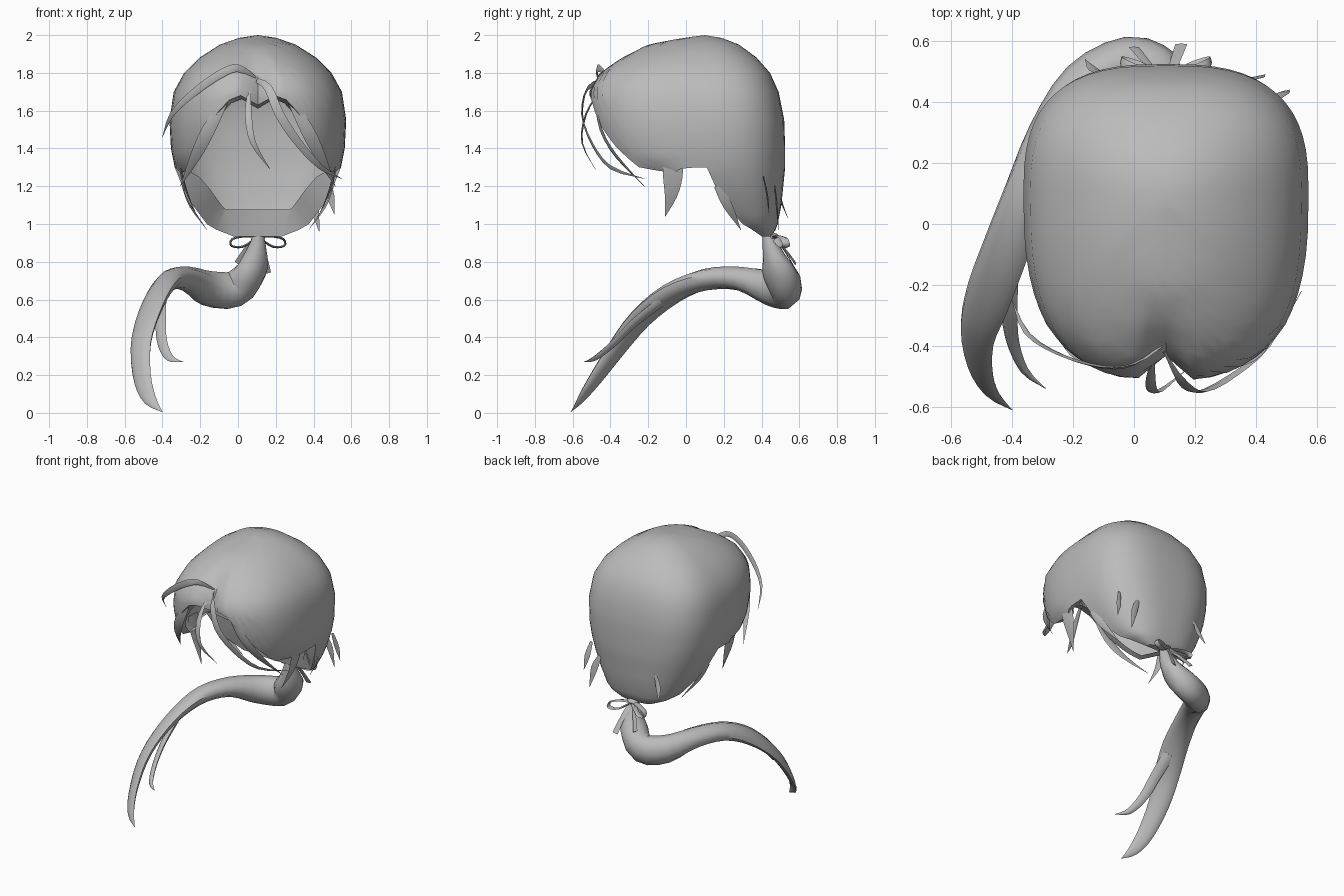
import bpy, bmesh, math
from mathutils import Vector

if "Cube" in bpy.data.objects:
    bpy.data.objects.remove(bpy.data.objects["Cube"])

mat = bpy.data.materials.new("hair grey")
mat.diffuse_color = (0.5, 0.5, 0.5, 1)
mat.use_nodes = True
mat.node_tree.nodes["Principled BSDF"].inputs["Base Color"].default_value = mat.diffuse_color


def finish(name, bm, angle=50):
    bmesh.ops.remove_doubles(bm, verts=bm.verts, dist=0.0005)
    bmesh.ops.recalc_face_normals(bm, faces=bm.faces)
    me = bpy.data.meshes.new(name)
    bm.to_mesh(me)
    bm.free()
    me.materials.append(mat)
    ob = bpy.data.objects.new(name, me)
    bpy.context.collection.objects.link(ob)
    bpy.ops.object.select_all(action='DESELECT')
    ob.select_set(True)
    bpy.context.view_layer.objects.active = ob
    bpy.ops.object.shade_smooth_by_angle(angle=math.radians(angle))
    return ob


def lerp(table, x):
    # piecewise linear lookup on rising keys
    if x <= table[0][0]:
        return table[0][1:]
    for a, b in zip(table, table[1:]):
        if x <= b[0]:
            k = (x - a[0]) / (b[0] - a[0])
            return [p + (q - p) * k for p, q in zip(a[1:], b[1:])]
    return table[-1][1:]


def smooth_path(pts, n=3):
    # Catmull-Rom through points of any dimension
    out = []
    for i in range(len(pts) - 1):
        a, b, c, d = pts[max(i - 1, 0)], pts[i], pts[i + 1], pts[min(i + 2, len(pts) - 1)]
        for s in range(n):
            t = s / n
            out.append([0.5 * (2 * q + (r - p) * t + (2 * p - 5 * q + 4 * r - u) * t * t
                               + (3 * q - p - 3 * r + u) * t ** 3)
                        for p, q, r, u in zip(a, b, c, d)])
    return out + [list(pts[-1])]


def lock(name, pts, hint=(0, 0, 1), sides=8, n=3, end_hint=None):
    # tapered elliptical tube: each point is x, y, z, half width, half thickness
    path = smooth_path(pts, n)
    bm = bmesh.new()
    rings = []
    for i, p in enumerate(path):
        c = Vector(p[:3])
        t = (Vector(path[min(i + 1, len(path) - 1)][:3]) - Vector(path[max(i - 1, 0)][:3])).normalized()
        k = min(max((i / (len(path) - 1) - 0.35) / 0.25, 0), 1)
        u = t.cross(Vector(hint).lerp(Vector(end_hint or hint), k)).normalized()
        v = t.cross(u)
        w, h = max(p[3], 0.001), max(p[4], 0.001)
        rings.append([bm.verts.new(c + u * w * math.cos(k * math.tau / sides)
                                   + v * h * math.sin(k * math.tau / sides)) for k in range(sides)])
    for a, b in zip(rings, rings[1:]):
        for k in range(sides):
            bm.faces.new((a[k], a[(k + 1) % sides], b[(k + 1) % sides], b[k]))
    bm.faces.new(rings[0])
    bm.faces.new(rings[-1])
    return finish(name, bm)


def strand(name, pts, w=0.02, t=0.005, hint=(0, -1, 0), taper=(0.5, 1, 1, 0.7, 0.0)):
    # thin flat wisp, tapering to its tip
    last = len(pts) - 1
    keys = [(i / (len(taper) - 1), v) for i, v in enumerate(taper)]
    full = [(*p, w * lerp(keys, i / last)[0], t * lerp(keys, i / last)[0]) for i, p in enumerate(pts)]
    return lock(name, full, hint, sides=4)


# Cap: height, half width, front y, middle y, back y, roundness
CX = 0.105
prof = [(0.935, 0.13, 0.38, 0.40, 0.45, .76), (0.97, 0.22, 0.3, 0.35, 0.475, .76),
        (1.0, 0.27, 0.3, 0.30, 0.485, .76), (1.1, 0.345, 0.1, 0.21, 0.505, .76),
        (1.2, 0.40, 0.1, 0.155, 0.515, .75), (1.3, 0.44, -0.40, 0.11, 0.525, .74),
        (1.4, 0.46, -0.46, 0.1, 0.525, .72), (1.55, 0.468, -0.505, 0.1, 0.52, .72),
        (1.7, 0.445, -0.515, 0.1, 0.49, .73), (1.8, 0.39, -0.46, 0.1, 0.445, .76),
        (1.88, 0.31, -0.345, 0.1, 0.375, .8), (1.95, 0.2, -0.2, 0.1, 0.28, .88),
        (1.985, 0.1, -0.02, 0.1, 0.19, 1), (2.0, 0.0, 0.1, 0.1, 0.1, 1)]
# lower edge of the front half, by sideways fraction
edge = [(0, 1.63), (0.15, 1.69), (0.38, 1.65), (0.5, 1.56), (0.7, 1.42), (0.85, 1.29), (0.95, 1.27), (1, 1.3)]
upper = [2.0, 1.985, 1.95, 1.915, 1.88, 1.84, 1.8, 1.75, 1.7, 1.62, 1.55, 1.47, 1.4, 1.35, 1.3]
lower = [1.25, 1.2, 1.15, 1.1, 1.05, 1.0, 0.97, 0.935]
COLS, P = 56, 0.72


def cap_point(j, zr):
    a = math.tau * j / COLS
    c, s = math.cos(a), math.sin(a)
    z = zr
    if s < -1e-6:
        z = 2 - (2 - zr) * (2 - lerp(edge, abs(c) ** P)[0]) / 0.7
    w, f, m, b, pw = lerp(prof, z)
    fx = math.copysign(abs(c) ** pw, c) if abs(c) > 1e-6 else 0
    fy = abs(s) ** pw if abs(s) > 1e-6 else 0
    x, y = CX + w * fx, m + ((b - m) if s > 0 else (f - m)) * fy
    if s < 0 and z < 1.92:   # parting groove
        y += 0.09 * math.exp(-((x - 0.09) / 0.045) ** 2) * min(1, (1.92 - z) / 0.12)
    return Vector((x, y, z))


bm = bmesh.new()
rows = upper + lower
grid = [[bm.verts.new(cap_point(j, z)) if i < len(upper) or j <= COLS // 2 else None
         for j in range(COLS)] for i, z in enumerate(rows)]
for a, b in zip(grid, grid[1:]):
    for j in range(COLS):
        k = (j + 1) % COLS
        if None not in (a[j], a[k], b[j], b[k]):
            bm.faces.new((a[j], b[j], b[k], a[k]))
finish("hair_cap", bm, 70)

# Nape lip: hair turned under from the lower edge to an inner rim
bm = bmesh.new()
rim = [(0.93, 0.165, 0.37, 1.075), (0.97, 0.18, 0.35, 1.085), (1.0, 0.20, 0.325, 1.11),
       (1.1, 0.25, 0.25, 1.18), (1.2, 0.31, 0.19, 1.25), (1.3, 0.42, 0.12, 1.31)]
outer, inner = [], []
for side, zs in ((-1, [1.3] + lower), (1, lower[::-1] + [1.3])):
    for z in zs:
        w, f, m, b, pw = lerp(prof, z)
        rx, ry, rz = lerp(rim, z)
        outer.append(bm.verts.new((CX + side * w, m, z)))
        inner.append(bm.verts.new((CX + side * rx, ry, rz)))
for i in range(len(outer) - 1):
    bm.faces.new((outer[i], outer[i + 1], inner[i + 1], inner[i]))
mid = len(outer) // 2
arc = [bm.verts.new(cap_point(j, lower[-1])) for j in range(1, COLS // 2)]
bm.faces.new([outer[mid]] + arc + [outer[mid - 1]])
finish("nape_lip", bm)

# Fringe lip: front edge turned inward
bm = bmesh.new()
pairs = []
for j in range(COLS // 2, COLS + 1):
    p = cap_point(j % COLS, 1.3)
    s = -math.sin(math.tau * j / COLS)
    q = Vector((CX + (p.x - CX) * 0.93, p.y + 0.07 * s, p.z - 0.03 * s ** 3 + 0.01))
    pairs.append((bm.verts.new(p), bm.verts.new(q)))
for a, b in zip(pairs, pairs[1:]):
    bm.faces.new((a[0], b[0], b[1], a[1]))
finish("fringe_lip", bm)

# Ponytail sweeping forward, with a split tip
FLAT = (-0.61, -0.42, 0.67)
lock("ponytail", [(0.11, 0.43, 0.96, .025, .025), (0.10, 0.455, 0.86, .055, .05), (0.07, 0.49, 0.75, .095, .075),
                  (-0.02, 0.53, 0.655, .085, .1), (-0.16, 0.455, 0.66, .085, .095), (-0.27, 0.29, 0.71, .08, .065),
                  (-0.355, 0.1, 0.705, .075, .055), (-0.42, -0.08, 0.63, .085, .042),
                  (-0.48, -0.24, 0.5, .085, .03), (-0.515, -0.36, 0.35, .07, .028),
                  (-0.505, -0.48, 0.18, .055, .018), (-0.465, -0.56, 0.07, .035, .01), (-0.4, -0.61, 0.005, 0, 0)],
     sides=10, end_hint=FLAT)
lock("ponytail_split", [(-0.41, -0.13, 0.59, .04, .02), (-0.41, -0.27, 0.48, .035, .015),
                        (-0.40, -0.38, 0.37, .03, .012), (-0.36, -0.48, 0.29, .02, .01),
                        (-0.29, -0.54, 0.27, 0, 0)], hint=FLAT, sides=6)

# Ribbon bow: knot, loops and ends
lock("bow_knot", [(0.07, 0.45, 0.935, .015, .012), (0.105, 0.46, 0.935, .03, .02), (0.14, 0.45, 0.935, .015, .012)])
for side, label in ((-1, "left"), (1, "right")):
    lock("bow_loop_" + label,
         [(CX + side * x, y, z, .006, .02) for x, y, z in
          ((0.01, .46, .93), (0.07, .49, .935), (0.135, .52, .92),
           (0.14, .53, .885), (0.08, .51, .88), (0.01, .47, .925))], hint=(0, 1, 0), sides=4)
strand("bow_end_right", [(0.11, .46, .93), (0.13, .52, .86), (0.155, .59, .74)], .02, .003, taper=(.6, 1))
strand("bow_end_left", [(0.10, .46, .93), (0.05, .52, .87), (0.0, .58, .79)], .02, .003, taper=(.6, 1))

# Loose fringe wisps
strand("fringe_sweep_left", [(0.09, -.40, 1.77), (0.0, -.46, 1.825), (-0.1, -.47, 1.79), (-0.24, -.43, 1.69),
                             (-0.35, -.36, 1.58), (-0.4, -.25, 1.46)], .022)
strand("fringe_sweep_right", [(0.1, -.42, 1.76), (0.16, -.52, 1.72), (0.22, -.55, 1.58), (0.32, -.5, 1.43),
                              (0.44, -.4, 1.3), (0.55, -.22, 1.24)], .024)
strand("fringe_center", [(0.06, -.46, 1.7), (0.055, -.53, 1.58), (0.08, -.55, 1.43), (0.17, -.48, 1.29)], .018)


def around(side, pts):
    return [(CX + side * x, y, z) for x, y, z in pts]


for side, label in ((-1, "left"), (1, "right")):
    strand("fringe_lock_" + label, around(side, [(0.17, -.48, 1.66), (0.26, -.45, 1.5), (0.33, -.37, 1.36),
                                                 (0.41, -.22, 1.2)]), .035, .008)
    strand("cheek_lock_" + label, around(side, [(0.42, -.07, 1.36), (0.4, -.07, 1.25), (0.37, -.08, 1.15),
                                                (0.32, -.11, 1.04)]), .055, .008, (1, 0, 0), (1, 1, .8, .5, 0))
    strand("jaw_wisp_" + label, around(side, [(0.4, .16, 1.2), (0.36, .22, 1.1), (0.27, .29, .97)]),
           .025, .005, (1, 0, 0))
# Back wisps
strand("back_wisp_right", [(0.36, .47, 1.2), (0.4, .48, 1.1), (0.43, .49, .96)], .025, .005, (0, 1, 0))
strand("back_wisp_right_outer", [(0.47, .41, 1.25), (0.49, .43, 1.15), (0.51, .44, 1.05)], .02, .005, (0, 1, 0))
strand("back_wisp_left", [(-0.1, .495, 1.2), (-0.13, .505, 1.12), (-0.16, .54, 1.03)], .02, .005, (0, 1, 0))
